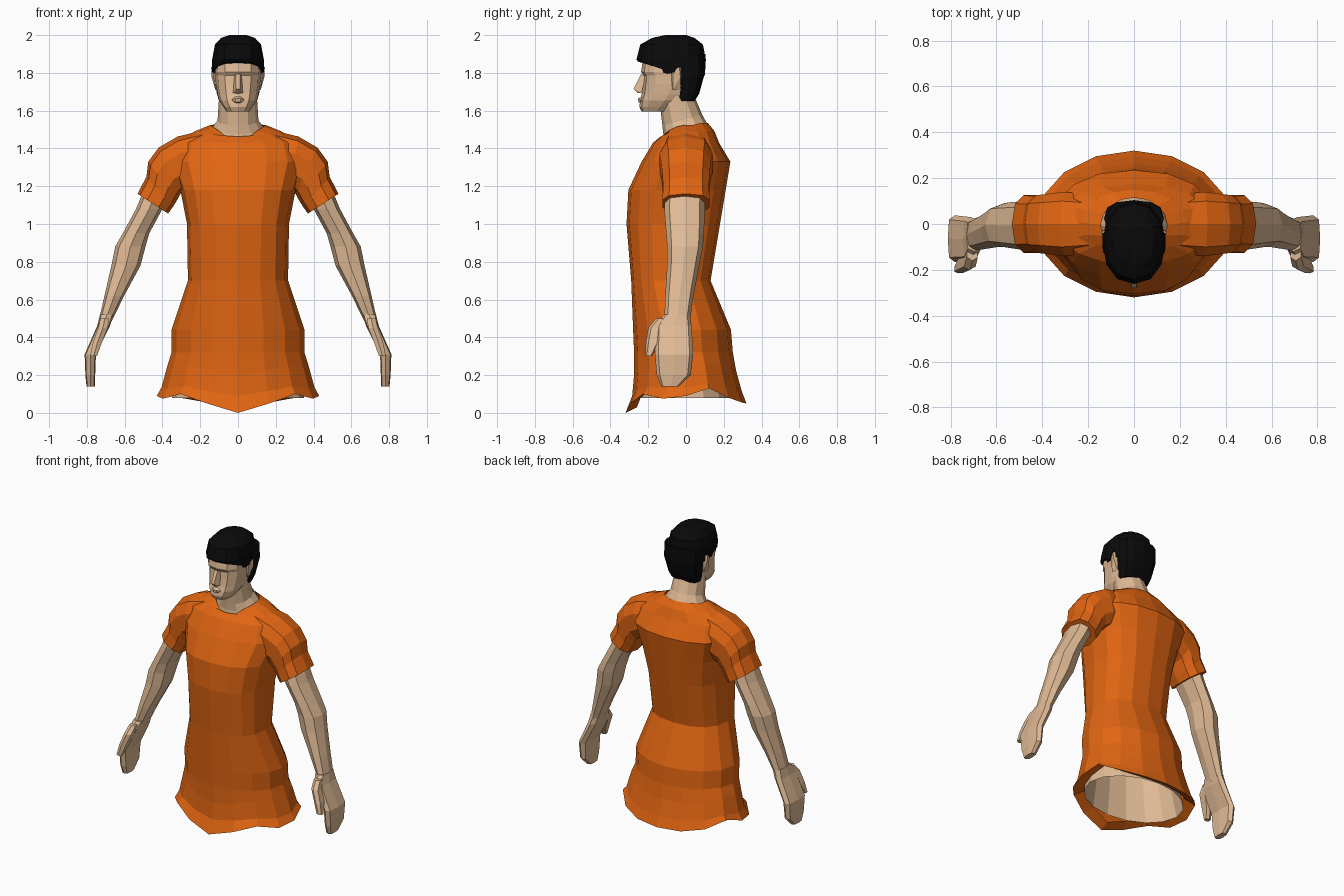
import bpy, bmesh, math
from mathutils import Vector

if "Cube" in bpy.data.objects:
    bpy.data.objects.remove(bpy.data.objects["Cube"], do_unlink=True)


def material(name, rgb):
    m = bpy.data.materials.new(name)
    m.use_nodes = True
    m.diffuse_color = (*rgb, 1)
    m.node_tree.nodes["Principled BSDF"].inputs["Base Color"].default_value = (*rgb, 1)
    return m


ORANGE = material("orange cloth", (0.75, 0.13, 0.006))
SKIN = material("skin", (0.74, 0.49, 0.3))
BLACK = material("black hair", (0.003, 0.003, 0.003))


def finish(name, bm, mat, mirror=False, recalc=True):
    if recalc:
        bmesh.ops.recalc_face_normals(bm, faces=bm.faces)
    me = bpy.data.meshes.new(name)
    bm.to_mesh(me)
    bm.free()
    me.materials.append(mat)
    ob = bpy.data.objects.new(name, me)
    bpy.context.collection.objects.link(ob)
    if mirror:
        ob.modifiers.new("Mirror", 'MIRROR').use_clip = False
    return ob


def spow(v, p):
    return math.copysign(abs(v) ** p, v)


def ring(z, hw, front, back, n=16, p=1.0, cx=0.0, dz=None, tilt=0.0):
    """Horizontal oval; angle 0 faces the front. tilt lifts the back edge."""
    pts, mid, half = [], (front + back) / 2, (back - front) / 2
    for i in range(n):
        a = 2 * math.pi * i / n
        c = math.cos(a)
        lift = dz[min(i, n - i)] if dz else -tilt * c
        pts.append(Vector((cx + hw * spow(math.sin(a), p), mid - half * spow(c, p), z + lift)))
    return pts


def loft(name, rings, mat, mirror=False, low_cap=True, top_cap=True, recalc=True):
    bm = bmesh.new()
    vs = [[bm.verts.new(q) for q in r] for r in rings]
    n = len(vs[0])
    for a, b in zip(vs, vs[1:]):
        for i in range(n):
            j = (i + 1) % n
            bm.faces.new((a[i], a[j], b[j], b[i]))
    if low_cap:
        bm.faces.new(vs[0][::-1])
    if top_cap:
        bm.faces.new(vs[-1])
    return finish(name, bm, mat, mirror, recalc)


# Shirt body, from the folded wavy hem up to the collar
wave = [0, .05, .1, .075, .09, .13, .08, .055, .05]
soft = [w * .5 for w in wave]
collar = [-.09, -.07, -.03, -.01, 0, 0, .01, .01, .01]
shirt = [
    ring(.03, .35, -.26, .26, dz=wave),
    ring(0, .43, -.32, .32, dz=wave),
    ring(.09, .405, -.285, .295, dz=soft),
    ring(.2, .375, -.275, .265, dz=soft),
    ring(.32, .352, -.275, .248),
    ring(.44, .352, -.28, .238),
    ring(.7, .265, -.29, .13, p=.85),
    ring(1.0, .27, -.315, .18, p=.82),
    ring(1.18, .305, -.305, .21, p=.82),
    ring(1.33, .36, -.235, .235, p=.9),
    ring(1.43, .33, -.175, .175, p=.9),
    ring(1.49, .23, -.135, .15, dz=[v * .3 for v in collar]),
    ring(1.525, .145, -.125, .115, dz=collar),
]
loft("shirt", shirt, ORANGE, low_cap=False, top_cap=False, recalc=False)

# Hollow lower body inside the shirt, facing inward
lining = [ring(.5, .28, -.22, .17), ring(.3, .31, -.235, .2), ring(.08, .35, -.255, .25)]
loft("hip_lining", lining, SKIN, low_cap=False, top_cap=False, recalc=False)
loft("hip_lining_top", [ring(.5, .28, -.22, .17), ring(.52, .2, -.18, .13)], SKIN)


# Sleeves: each ring runs from an outer top point to an inner bottom point
def sleeve_ring(xt, zt, xb, zb, hy, n=10):
    c = Vector(((xt + xb) / 2, 0, (zt + zb) / 2))
    u = Vector(((xt - xb) / 2, 0, (zt - zb) / 2))
    return [c + u * spow(math.cos(a), .85) + Vector((0, hy * spow(math.sin(a), .7), 0))
            for a in (2 * math.pi * i / n for i in range(n))]


loft("sleeve", [
    sleeve_ring(.17, 1.5, .2, 1.2, .13),
    sleeve_ring(.32, 1.463, .27, 1.18, .145),
    sleeve_ring(.42, 1.405, .305, 1.16, .135),
    sleeve_ring(.475, 1.33, .32, 1.13, .13),
    sleeve_ring(.485, 1.25, .345, 1.09, .125),
    sleeve_ring(.532, 1.16, .37, 1.055, .13),
], ORANGE, mirror=True)

# Arms: height, centre x, half width, front, back
arm = [
    (1.2, .42, .07, -.11, .1), (1.08, .47, .07, -.115, .1), (.95, .54, .07, -.105, .095),
    (.88, .57, .08, -.1, .09), (.78, .593, .077, -.1, .07), (.62, .655, .052, -.11, .04),
    (.48, .705, .034, -.115, .02),
]
loft("arm", [ring(z, w, f, b, n=8, p=.85, cx=x) for z, x, w, f, b in arm][::-1], SKIN, mirror=True)

# Hands with thumbs
hand = [
    (.52, .695, .036, -.12, .02), (.46, .712, .034, -.16, .03), (.31, .782, .03, -.165, .038),
    (.2, .782, .026, -.155, .025), (.14, .78, .022, -.13, -.04),
]
loft("hand", [ring(z, w, f, b, n=8, p=.6, cx=x) for z, x, w, f, b in hand][::-1], SKIN, mirror=True)
thumb = [(.5, .705, .026, -.16, -.08), (.45, .715, .028, -.2, -.12),
         (.37, .745, .026, -.213, -.14), (.3, .765, .02, -.215, -.18)]
loft("thumb", [ring(z, w, f, b, n=6, p=.7, cx=x) for z, x, w, f, b in thumb][::-1], SKIN, mirror=True)

# Neck with its flared base
loft("neck", [
    ring(1.44, .17, -.125, .13, n=12, tilt=.03),
    ring(1.505, .14, -.12, .11, n=12, tilt=.03),
    ring(1.55, .108, -.125, .085, n=12, tilt=.03),
    ring(1.68, .1, -.14, .03, n=12, tilt=.03),
], SKIN)

# Head from jaw to crown
head = [
    (1.595, .06, -.235, -.08), (1.62, .078, -.247, -.03), (1.655, .1, -.243, .02),
    (1.685, .108, -.235, .05), (1.74, .117, -.228, .07), (1.785, .12, -.224, .07),
    (1.805, .122, -.238, .07), (1.87, .12, -.228, .07), (1.93, .1, -.19, .05),
]
loft("head", [ring(z, w, f, b, n=12, p=.8) for z, w, f, b in head], SKIN)


# Small faceted pieces made as the hull of a few points
def hull(name, pts, mat, mirror=False):
    bm = bmesh.new()
    for q in pts:
        bm.verts.new(q)
    bmesh.ops.convex_hull(bm, input=bm.verts)
    return finish(name, bm, mat, mirror)


hull("nose", [(s * x, y, z) for s in (-1, 1) for x, y, z in
              ((.012, -.238, 1.795), (.01, -.278, 1.715), (.026, -.235, 1.695),
               (.012, -.255, 1.692), (.02, -.215, 1.78))], SKIN)
hull("lips", [(s * x, y, z) for s in (-1, 1) for x, y, z in
              ((.035, -.235, 1.658), (.012, -.254, 1.664), (.012, -.252, 1.645),
               (.012, -.235, 1.675), (.012, -.235, 1.638))], SKIN)
hull("ear", [(.112, -.085, 1.82), (.142, -.035, 1.83), (.14, -.03, 1.78), (.12, -.07, 1.71),
             (.11, -.03, 1.71), (.115, -.02, 1.83), (.13, -.07, 1.8)], SKIN, mirror=True)

# Hair: cap with a fringe, and the back of the head
fringe = [.015, .01, -.01, -.04, -.06, -.06, -.06]
cap = [
    ring(1.845, .137, -.255, .1, n=12, p=.9, dz=fringe),
    ring(1.87, .137, -.262, .105, n=12, p=.9),
    ring(1.95, .122, -.242, .09, n=12, p=.9),
    ring(1.985, .09, -.18, .045, n=12, p=.9),
    ring(2.0, .045, -.11, 0, n=12, p=.9),
]
loft("hair_cap", cap, BLACK)
loft("hair_back", [
    ring(1.65, .1, -.055, .045, n=12, p=.65),
    ring(1.69, .112, -.055, .07, n=12, p=.7),
    ring(1.8, .13, -.05, .1, n=12, p=.7),
    ring(1.9, .13, -.06, .104, n=12, p=.8),
], BLACK)
hull("sideburn", [(.122, -.14, 1.86), (.136, -.12, 1.86), (.118, -.12, 1.8), (.128, -.1, 1.795),
                  (.12, -.04, 1.8), (.138, -.04, 1.83), (.13, -.04, 1.87)], BLACK, mirror=True)
